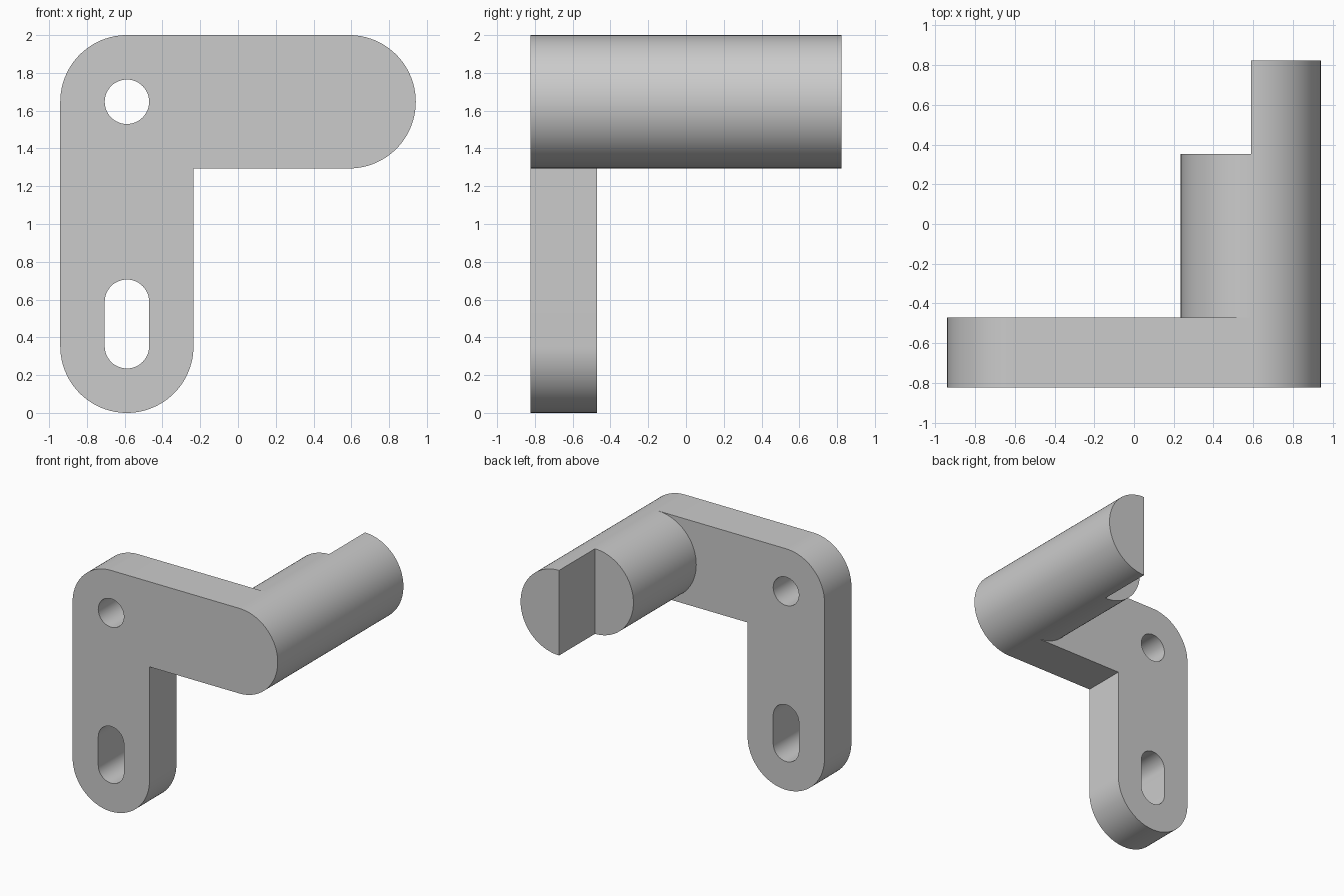
import bpy, bmesh
from math import pi, sin, cos
from mathutils import Vector

cube = bpy.data.objects.get("Cube")
if cube:
    bpy.data.objects.remove(cube, do_unlink=True)

U = 2 / 17                      # design unit
R, HOLE = 3 * U, U              # arm radius, hole radius
LEFT, RIGHT = -5 * U, 5 * U     # arc centres across
LOW, HIGH = 3 * U, 14 * U       # arc centres in height
FRONT, BACK, STEP, END = -7 * U, -4 * U, 3 * U, 7 * U

grey = bpy.data.materials.new("plain grey")
grey.use_nodes = True
colour = (0.6, 0.6, 0.6, 1)
grey.diffuse_color = colour
grey.node_tree.nodes["Principled BSDF"].inputs["Base Color"].default_value = colour


def arc(cx, cz, r, start, end, steps):
    """Points on an arc, angles in quarter turns."""
    angles = [(start + (end - start) * i / steps) * pi / 2 for i in range(steps + 1)]
    return [(cx + r * cos(a), cz + r * sin(a)) for a in angles]


def add_loop(bm, points, y):
    verts = [bm.verts.new((x, y, z)) for x, z in points]
    return [bm.edges.new((v, verts[i - 1])) for i, v in enumerate(verts)]


def extrude(bm, faces, depth):
    """Pull faces backwards and return the new end faces."""
    geom = bmesh.ops.extrude_face_region(bm, geom=faces)["geom"]
    verts = [g for g in geom if isinstance(g, bmesh.types.BMVert)]
    bmesh.ops.translate(bm, verts=verts, vec=(0, depth, 0))
    return [g for g in geom if isinstance(g, bmesh.types.BMFace)]


def finish(bm, name):
    bmesh.ops.recalc_face_normals(bm, faces=bm.faces[:])
    mesh = bpy.data.meshes.new(name)
    bm.to_mesh(mesh)
    bm.free()
    mesh.materials.append(grey)
    ob = bpy.data.objects.new(name, mesh)
    bpy.context.collection.objects.link(ob)
    bpy.ops.object.select_all(action='DESELECT')
    ob.select_set(True)
    bpy.context.view_layer.objects.active = ob
    bpy.ops.object.shade_smooth_by_angle(angle=pi / 6)
    return ob


# L-shaped plate with a round hole and a slot
outline = (arc(LEFT, LOW, R, 2, 4, 48)
           + [(LEFT + R, HIGH - R)]
           + arc(RIGHT, HIGH, R, -1, 1, 48)
           + arc(LEFT, HIGH, R, 1, 2, 24))
round_hole = arc(LEFT, HIGH, HOLE, 0, 4, 48)[:-1]
slot = arc(LEFT, LOW, HOLE, 2, 4, 24) + arc(LEFT, LOW + 2 * U, HOLE, 0, 2, 24)

bm = bmesh.new()
edges = []
for loop in (outline, round_hole, slot):
    edges += add_loop(bm, loop, FRONT)
bmesh.ops.triangle_fill(bm, use_beauty=True, edges=edges, normal=Vector((0, -1, 0)))
extrude(bm, bm.faces[:], BACK - FRONT)
finish(bm, "angled_plate")

# Round pin, with its outer half running on past the step
bm = bmesh.new()
halves = []
for start in (-1, 1):
    points = arc(RIGHT, HIGH, R, start, start + 2, 48)
    halves.append(bm.faces.new([bm.verts.new((x, BACK, z)) for x, z in points]))
bmesh.ops.remove_doubles(bm, verts=bm.verts[:], dist=1e-4)
ends = extrude(bm, bm.faces[:], STEP - BACK)
outer = max(ends, key=lambda f: f.calc_center_median().x)
extrude(bm, [outer], END - STEP)
finish(bm, "stepped_pin")
